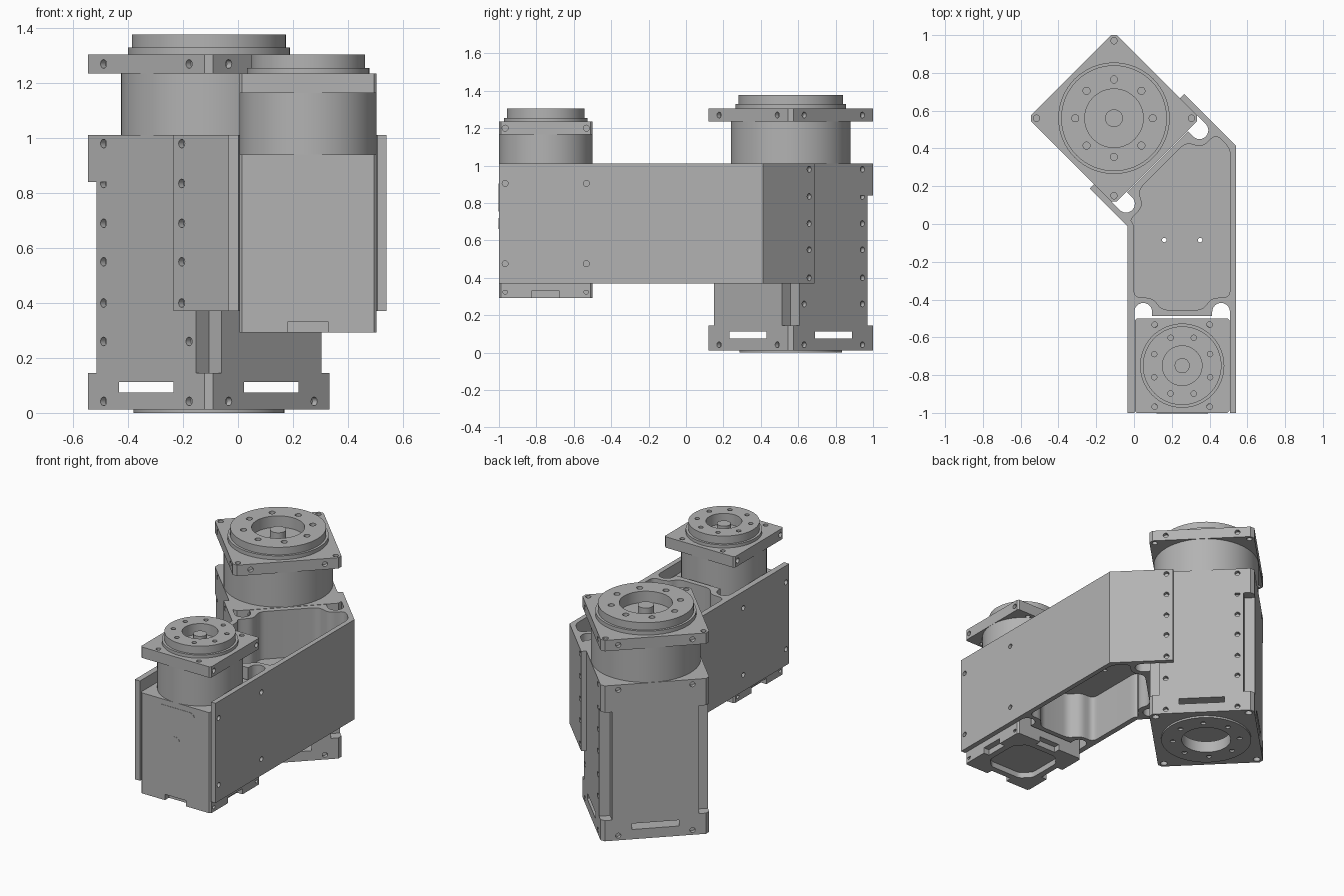
import bpy, bmesh, math
from mathutils import Matrix, Vector

cube = bpy.data.objects.get("Cube")
if cube:
    bpy.data.objects.remove(cube)

grey = bpy.data.materials.new("machined grey")
grey.use_nodes = True
colour = (0.45, 0.45, 0.45, 1)
grey.diffuse_color = colour
grey.node_tree.nodes["Principled BSDF"].inputs["Base Color"].default_value = colour

BIG = Matrix.Translation((-0.106, 0.56, 0)) @ Matrix.Rotation(math.pi / 4, 4, 'Z')
SMALL = Matrix.Translation((0.255, -0.75, 0))
WORLD = Matrix.Identity(4)


def circle(r, x=0, y=0, n=16, start=0.0, sweep=math.tau):
    count = n if abs(sweep) >= math.tau else n + 1
    return [(x + r * math.cos(start + sweep * i / n),
             y + r * math.sin(start + sweep * i / n)) for i in range(count)]


def bolt_circle(radius, r, offset):
    return [circle(r, radius * math.cos(offset + i * math.pi / 4),
                   radius * math.sin(offset + i * math.pi / 4), 12) for i in range(8)]


def corners(x, y):
    return [(x, y), (-x, y), (-x, -y), (x, -y)]


def square(a, c):
    """Square outline with chamfered corners."""
    return [(a, c - a), (a, a - c), (a - c, a), (c - a, a),
            (-a, a - c), (-a, c - a), (c - a, -a), (a - c, -a)]


def notched(a, w):
    """Square outline with a square step cut out of each corner."""
    b = a - w
    return [(a, -b), (a, b), (b, b), (b, a), (-b, a), (-b, b),
            (-a, b), (-a, -b), (-b, -b), (-b, -a), (b, -a), (b, -b)]


def rounded(points, r, steps=5):
    """Fillet every corner of an outline."""
    pts, out = [Vector(p) for p in points], []
    for i, p in enumerate(pts):
        ends = []
        for q in (pts[i - 1], pts[(i + 1) % len(pts)]):
            d = q - p
            ends.append(p + d.normalized() * min(r, d.length * 0.45))
        for k in range(steps + 1):
            t = k / steps
            out.append(tuple(ends[0] * (1 - t) ** 2 + p * 2 * t * (1 - t) + ends[1] * t * t))
    return out


def finish(name, bm):
    mesh = bpy.data.meshes.new(name)
    bm.to_mesh(mesh)
    bm.free()
    mesh.materials.append(grey)
    ob = bpy.data.objects.new(name, mesh)
    bpy.context.collection.objects.link(ob)
    return ob


def prism(name, loops, z0, z1, matrix=WORLD):
    """Extrude an outline, with any further loops as holes."""
    bm = bmesh.new()
    edges = []
    for loop in loops:
        vs = [bm.verts.new((x, y, z0)) for x, y in loop]
        edges += [bm.edges.new((vs[i - 1], vs[i])) for i in range(len(vs))]
    bmesh.ops.triangle_fill(bm, edges=edges, use_beauty=True, normal=(0, 0, 1))
    bmesh.ops.dissolve_limit(bm, angle_limit=0.01, verts=[], edges=bm.edges[:])
    top = bmesh.ops.extrude_face_region(bm, geom=bm.faces[:], use_keep_orig=True)["geom"]
    bmesh.ops.translate(bm, vec=(0, 0, z1 - z0),
                        verts=[g for g in top if isinstance(g, bmesh.types.BMVert)])
    bmesh.ops.recalc_face_normals(bm, faces=bm.faces[:])
    bm.transform(matrix)
    return finish(name, bm)


def drill(ob, matrix, spots, r=0.016, depth=0.025):
    """Sink blind holes at (position, outward direction) spots."""
    bm = bmesh.new()
    for pos, out in spots:
        turn = Vector(out).to_track_quat('Z', 'Y').to_matrix().to_4x4()
        bmesh.ops.create_cone(bm, cap_ends=True, segments=12, radius1=r, radius2=r,
                              depth=depth * 2, matrix=matrix @ Matrix.Translation(pos) @ turn)
    cutter = finish("hole_cutter", bm)
    mod = ob.modifiers.new("holes", 'BOOLEAN')
    mod.object, mod.solver = cutter, 'EXACT'
    bpy.context.view_layer.update()
    graph = bpy.context.evaluated_depsgraph_get()
    mesh = bpy.data.meshes.new_from_object(ob.evaluated_get(graph))
    ob.modifiers.clear()
    ob.data = mesh
    bpy.data.objects.remove(cutter)


def x_sides(a, ys, zs):
    return [((s * a, y, z), (s, 0, 0)) for s in (-1, 1) for y in ys for z in zs]


def y_sides(a, xs, zs):
    return [((x, s * a, z), (0, s, 0)) for s in (-1, 1) for x in xs for z in zs]


def output_head(name, m, flange, z, step, top, r, bore, stub, bolts, offset):
    """Rotating output: shoulder, bolted ring, bore and centre stub."""
    prism(name + "_output_shoulder", [circle(r + 0.015, n=64), circle(bore, n=48)], z, step, m)
    prism(name + "_output_ring", [circle(r, n=64), circle(bore, n=48)]
          + bolt_circle(bolts, 0.018 * r / 0.28 + 0.001, offset), step, top, m)
    prism(name + "_centre_stub", [circle(stub, n=24)], z, top - 0.015, m)


# Large actuator, turned 45 degrees
A, W, T = 0.322, 0.065, (-0.22, 0.22)
ROWS = (0.26, 0.40, 0.55, 0.69, 0.835)
prism("large_bottom_boss", [circle(0.275, n=64), circle(0.15, n=48)]
      + bolt_circle(0.205, 0.016, 0), 0, 0.012, BIG)
base = prism("large_base_plate", [square(A, 0.022), circle(0.15, n=48)]
             + [circle(0.022, x, y, 12) for x, y in corners(0.285, 0.285)], 0.012, 0.075, BIG)
drill(base, BIG, x_sides(A, T, (0.042,)) + y_sides(A, T, (0.042,)))
for i in range(4):
    prism("large_foot_post", [[(A, 0.14), (A, A - 0.022), (A - 0.022, A), (0.14, A)]],
          0.075, 0.113, BIG @ Matrix.Rotation(i * math.pi / 2, 4, 'Z'))
prism("large_plinth", [square(A, 0.022)], 0.113, 0.145, BIG)
body = prism("large_body", [notched(A, W)], 0.145, 0.84, BIG)
drill(body, BIG, x_sides(A, (0.22,), ROWS) + x_sides(A, (-0.22,), ROWS[:1]))
shoulder = prism("large_body_top", [square(A, 0.022)], 0.84, 1.012, BIG)
drill(shoulder, BIG, x_sides(A, (0.22,), (0.98,)) + y_sides(A, T, (0.98,)))
prism("large_drum", [circle(0.32, n=64)], 1.012, 1.235, BIG)
flange = prism("large_flange", [square(A, 0.022)]
               + [circle(0.017, x, y, 12) for x, y in corners(0.29, 0.29)], 1.235, 1.305, BIG)
drill(flange, BIG, x_sides(A, T, (1.27,)) + y_sides(A, T, (1.27,)))
output_head("large", BIG, A, 1.305, 1.33, 1.378, 0.28, 0.155, 0.047, 0.205, math.pi / 4)

# Small actuator
B, S = 0.25, (-0.217, 0.217)
foot = []
for i in range(4):
    turn = Matrix.Rotation(i * math.pi / 2, 2)
    side = [(B, -B + 0.01), (B, -0.075), (B - 0.04, -0.075), (B - 0.04, 0.075),
            (B, 0.075), (B, B - 0.01)]
    foot += [tuple(turn @ Vector(p)) for p in side]
feet = prism("small_foot_frame", [foot, rounded(square(0.17, 0.06), 0.02)], 0.293, 0.33, SMALL)
drill(feet, SMALL, x_sides(B, S, (0.325,)), 0.013)
prism("small_body", [square(B, 0.01)], 0.33, 0.94, SMALL)
prism("small_drum", [circle(B, n=64)], 0.94, 1.165, SMALL)
flange = prism("small_flange", [square(B, 0.01)]
               + [circle(0.015, x, y, 12) for x, y in corners(0.145, 0.217)],
               1.165, 1.235, SMALL)
drill(flange, SMALL, x_sides(B, S, (1.2,)))
output_head("small", SMALL, B, 1.235, 1.255, 1.305, 0.208, 0.105, 0.04, 0.16, math.pi / 8)

# Small actuator front cover and button
FACE = Matrix.Translation((0.255, -1.0, 0)) @ Matrix.Rotation(math.pi / 2, 4, 'X')
panel = [(x, y + 0.83) for x, y in corners(0.137, 0.075)]
prism("front_cover", [rounded(panel, 0.04)], -0.002, 0.002, FACE)
prism("front_button", [circle(0.03, 0, 0.69, 24)], -0.002, 0.002, FACE)


# Bent bracket joining the two actuators
def big(x, y):
    return tuple((BIG @ Vector((x, y, 0))).xy)


def big_loop(points):
    return [big(x, y) for x, y in points]


P, R = 0.353, 0.047
far_end = ([(-P, -0.453), (-P, -0.172), (-A, -0.172)]
           + circle(R, -A + R, -0.365, 12, math.pi, math.pi)
           + [(-A + 2 * R, -A - 0.004), (A - 2 * R, -A - 0.004)]
           + circle(R, A - R, -0.365, 12, math.pi, math.pi)
           + [(A, -0.172), (P, -0.172), (P, -0.561)])
near_end = ([(0.54, -1), (0.508, -1)]
            + circle(R, 0.508 - R, -0.465, 12, 0, math.pi)
            + [(0.508 - 2 * R, -0.488), (0.002 + 2 * R, -0.488)]
            + circle(R, 0.002 + R, -0.465, 12, 0, math.pi)
            + [(0.002, -1), (-0.035, -1)])
pocket = rounded([(0.0, -0.39), (0.1, -0.39), (0.145, -0.455), (0.365, -0.455),
                  (0.41, -0.39), (0.508, -0.39)]
                 + big_loop([(A, -0.549), (A, -0.44), (0.22, -0.44), (0.18, -0.36),
                             (-0.18, -0.36), (-0.22, -0.44), (-A, -0.44), (-A, -0.472)]), 0.04)
bracket = prism("bracket_walls", [big_loop(far_end) + near_end, pocket], 0.37, 1.012)
drill(bracket, WORLD, [((x, -0.75 + y, z), (s, 0, 0)) for s, x in ((-1, -0.035), (1, 0.54))
                       for y in S for z in (0.475, 0.905)])
drill(bracket, BIG, x_sides(P, (-0.213,), ROWS[1:] + (0.98,)))
prism("bracket_floor", [pocket, circle(0.012, 0.16, -0.085), circle(0.012, 0.35, -0.085)],
      0.675, 0.705)

# Smooth the round surfaces, keeping machined edges sharp
bpy.ops.object.select_all(action='DESELECT')
for ob in bpy.context.scene.objects:
    if ob.type == 'MESH':
        ob.select_set(True)
        bpy.context.view_layer.objects.active = ob
bpy.ops.object.shade_smooth_by_angle(angle=math.radians(32))
